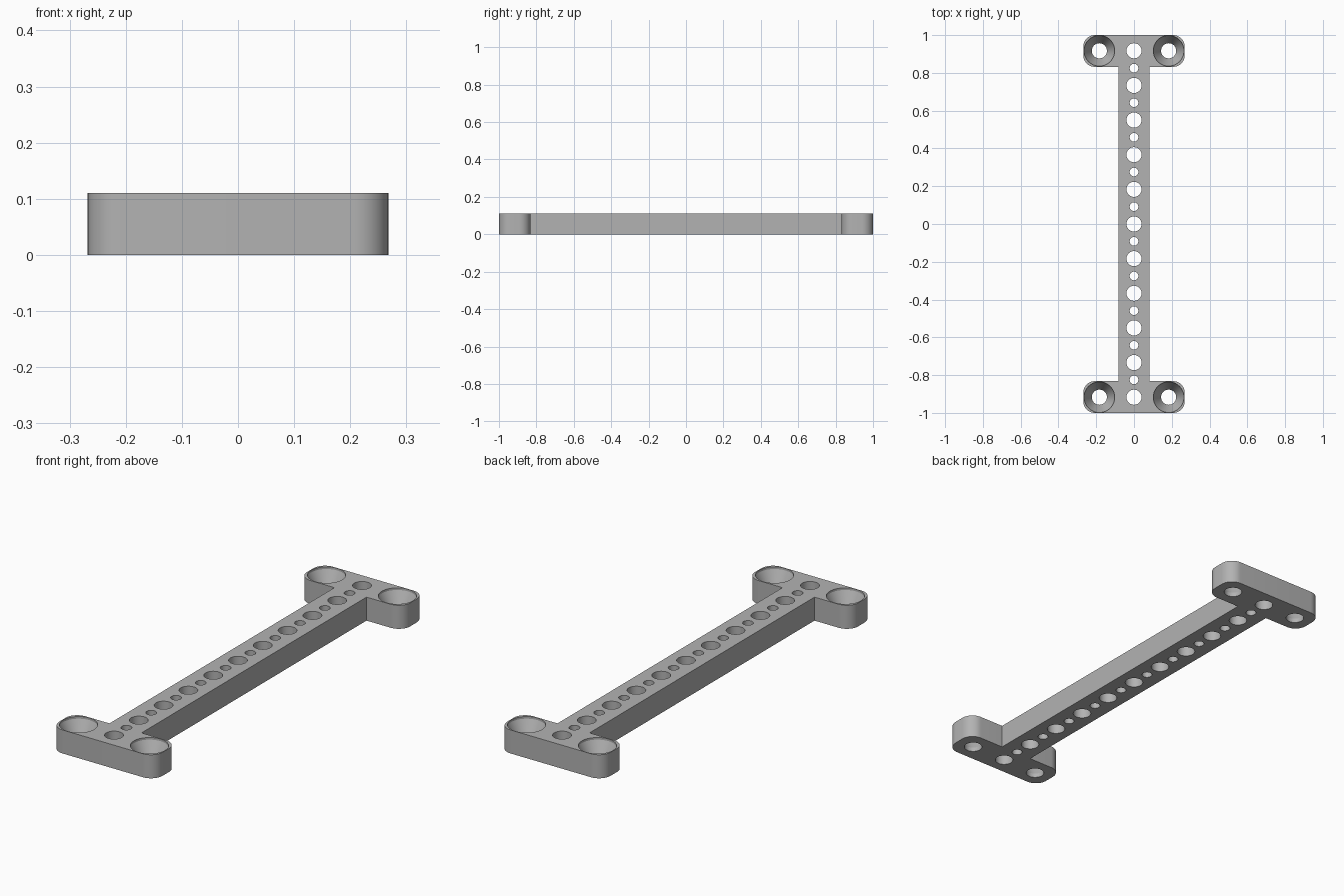
import bpy, bmesh, math

cube = bpy.data.objects.get("Cube")
if cube:
    bpy.data.objects.remove(cube, do_unlink=True)

H = 0.11          # plate height
W = 0.268         # half width of the end flanges
B = 0.083         # half width of the beam
F = 0.832         # inner edge of the flanges
R = 0.06          # flange corner radius
PITCH = 0.1834    # hole spacing

grey = bpy.data.materials.new("plain grey")
grey.use_nodes = True
grey.diffuse_color = (0.45, 0.45, 0.45, 1)
grey.node_tree.nodes["Principled BSDF"].inputs["Base Color"].default_value = (0.45, 0.45, 0.45, 1)


def make_object(name, bm):
    bmesh.ops.recalc_face_normals(bm, faces=bm.faces)
    mesh = bpy.data.meshes.new(name)
    bm.to_mesh(mesh)
    bm.free()
    mesh.materials.append(grey)
    obj = bpy.data.objects.new(name, mesh)
    bpy.context.collection.objects.link(obj)
    return obj


def arc(cx, cy, start):
    angles = [math.radians(start + 90 * i / 12) for i in range(13)]
    return [(cx + R * math.cos(a), cy + R * math.sin(a)) for a in angles]


def drill(bm, x, y, rings):
    # Revolved cutter through (radius, height) rings
    n = 48
    loops = [[bm.verts.new((x + r * math.cos(math.tau * i / n),
                            y + r * math.sin(math.tau * i / n), z))
              for i in range(n)] for r, z in rings]
    for a, b in zip(loops, loops[1:]):
        for i in range(n):
            j = (i + 1) % n
            bm.faces.new((a[i], a[j], b[j], b[i]))
    bm.faces.new(loops[0][::-1])
    bm.faces.new(loops[-1])


# I-shaped plate: one quarter outline mirrored round
quarter = [(B, F)] + arc(W - R, F + R, -90) + arc(W - R, 1 - R, 0)
right_half = [(x, -y) for x, y in quarter[::-1]] + quarter
outline = right_half + [(-x, y) for x, y in right_half[::-1]]
bm = bmesh.new()
base = bm.faces.new([bm.verts.new((x, y, 0)) for x, y in outline])
top = bmesh.ops.extrude_face_region(bm, geom=[base])["geom"]
bmesh.ops.translate(bm, vec=(0, 0, H),
                    verts=[v for v in top if isinstance(v, bmesh.types.BMVert)])
plate = make_object("mounting_plate", bm)

# Cutters: row of alternating holes and four countersunk corner holes
bm = bmesh.new()
for i in range(-10, 11):
    radius = 0.04 if i % 2 == 0 else 0.023
    drill(bm, 0, i * PITCH / 2, [(radius, -0.05), (radius, H + 0.05)])
for sx in (-1, 1):
    for sy in (-1, 1):
        drill(bm, sx * PITCH, sy * 5 * PITCH,
              [(0.04, -0.05), (0.04, 0.02), (0.081, H - 0.01), (0.081, H + 0.05)])
cutter = make_object("hole_cutter", bm)

cut = plate.modifiers.new("holes", "BOOLEAN")
cut.operation = "DIFFERENCE"
cut.solver = "EXACT"
cut.object = cutter
bpy.ops.object.select_all(action="DESELECT")
plate.select_set(True)
bpy.context.view_layer.objects.active = plate
bpy.ops.object.modifier_apply(modifier=cut.name)
bpy.data.objects.remove(cutter, do_unlink=True)
bpy.ops.object.shade_smooth_by_angle(angle=math.radians(20))
